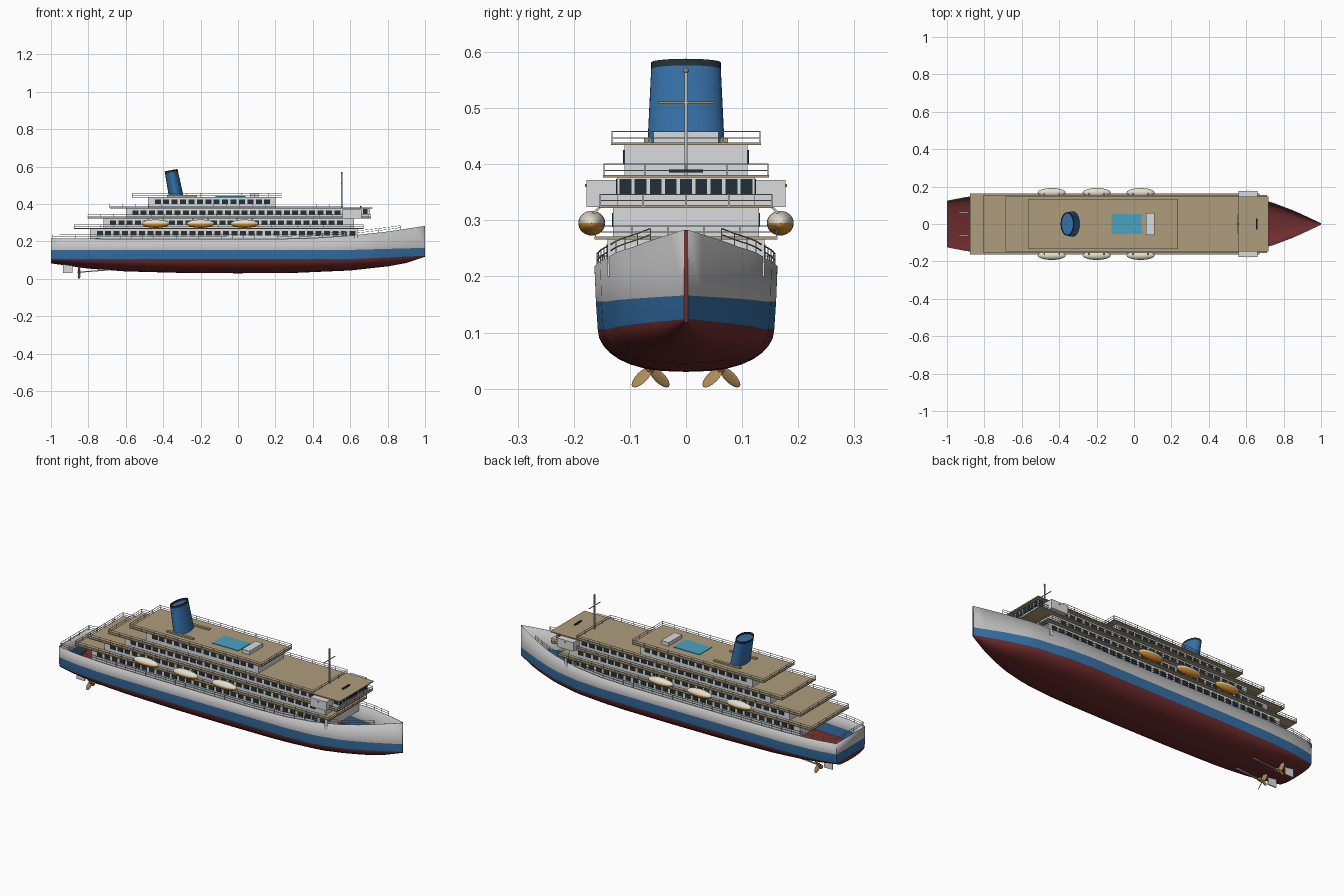
import bpy, bmesh, math
from mathutils import Vector, Matrix

cube = bpy.data.objects.get("Cube")
if cube:
    bpy.data.objects.remove(cube, do_unlink=True)


def material(name, r, g, b):
    m = bpy.data.materials.new(name)
    m.use_nodes = True
    m.diffuse_color = (r, g, b, 1)
    m.node_tree.nodes["Principled BSDF"].inputs["Base Color"].default_value = (r, g, b, 1)
    return m


GREY = material("hull grey", .55, .55, .55)
BLUE = material("ship blue", .035, .16, .38)
RED = material("bottom red", .16, .025, .025)
WHITE = material("house white", .7, .71, .72)
TAN = material("deck tan", .43, .34, .2)
POOL = material("pool water", .07, .36, .55)
DARK = material("window dark", .015, .03, .04)
ORANGE = material("boat orange", .7, .28, .03)
CREAM = material("boat cream", .8, .74, .6)
BRONZE = material("bronze", .42, .26, .1)


def finish(name, bm, mats, smooth=False):
    bmesh.ops.recalc_face_normals(bm, faces=bm.faces)
    me = bpy.data.meshes.new(name)
    bm.to_mesh(me)
    bm.free()
    for m in mats:
        me.materials.append(m)
    if smooth:
        me.shade_smooth()
        me.set_sharp_from_angle(angle=math.radians(35))
    ob = bpy.data.objects.new(name, me)
    bpy.context.collection.objects.link(ob)
    return ob


def boxes(name, mat, items):
    """Boxes given as (x0, x1, y0, y1, z0, z1)."""
    bm = bmesh.new()
    for x0, x1, y0, y1, z0, z1 in items:
        mid = Vector((x0 + x1, y0 + y1, z0 + z1)) / 2
        size = Matrix.Diagonal((x1 - x0, y1 - y0, z1 - z0, 1))
        bmesh.ops.create_cube(bm, size=1, matrix=Matrix.Translation(mid) @ size)
    return finish(name, bm, [mat])


def rods(name, mat, pairs, width=.0025):
    """Thin bars between pairs of points."""
    bm = bmesh.new()
    for a, b in pairs:
        a, b = Vector(a), Vector(b)
        d = b - a
        turn = d.to_track_quat('Z', 'Y').to_matrix().to_4x4()
        size = Matrix.Diagonal((width, width, d.length, 1))
        bmesh.ops.create_cube(bm, size=1, matrix=Matrix.Translation((a + b) / 2) @ turn @ size)
    return finish(name, bm, [mat])


def railing(name, path, height=.022):
    """Posts and two bars along a path of points."""
    pairs = []
    for a, b in zip(path, path[1:]):
        a, b = Vector(a), Vector(b)
        for h in (height / 2, height):
            up = Vector((0, 0, h))
            pairs.append((a + up, b + up))
        n = max(1, round((b - a).length / .07))
        for i in range(n + 1):
            p = a.lerp(b, i / n)
            pairs.append((p, p + Vector((0, 0, height))))
    return rods(name, GREY, pairs, .0018)


def interp(table, x):
    for (x0, v0), (x1, v1) in zip(table, table[1:]):
        if x <= x1:
            return v0 + (v1 - v0) * (x - x0) / (x1 - x0)
    return table[-1][1]


# Hull lines: half beam, keel and rim heights along x
BEAM = [(-1, .125), (-.88, .148), (-.7, .16), (-.4, .163), (.4, .163), (.55, .153),
        (.72, .123), (.86, .07), (.95, .028), (1, .004)]
KEEL = [(-1, .083), (-.8, .055), (-.6, .04), (-.3, .032), (0, .03), (.3, .032),
        (.6, .045), (.8, .067), (.9, .085), (1, .118)]
RIM = [(-1, .215), (.2, .213), (.4, .218), (.6, .231), (.8, .253), (1, .283)]
RED_TOP = [(-1, .106), (.6, .106), (1, .124)]
BLUE_TOP = [(-1, .155), (.6, .155), (1, .166)]
CURVE = 8


def section(x):
    b, k, r = interp(BEAM, x), interp(KEEL, x), interp(RED_TOP, x)
    pts = []
    for i in range(CURVE + 1):
        a = math.pi / 2 * i / CURVE
        pts.append((b * .965 * math.sin(a) ** .8, k + (r - k) * (1 - math.cos(a))))
    pts += [(b * .985, interp(BLUE_TOP, x)), (b, interp(RIM, x))]
    return pts


# Open hull shell with a flat transom
bm = bmesh.new()
stations = [-1 + i / 20 for i in range(41)]
grid = []
for x in stations:
    pts = section(x)
    ring = [bm.verts.new((x, -y, z)) for y, z in reversed(pts[1:])]
    ring += [bm.verts.new((x, y, z)) for y, z in pts]
    grid.append(ring)
last = len(grid[0]) - 1


def hull_face(verts, row):
    f = bm.faces.new(verts)
    f.material_index = {0: 0, 1: 1}.get(min(row, last - 1 - row), 2)


for r0, r1 in zip(grid, grid[1:]):
    for j in range(last):
        hull_face((r0[j], r0[j + 1], r1[j + 1], r1[j]), j)
stern = grid[0]
for j in range(last // 2):
    quad = [stern[j], stern[j + 1], stern[last - j - 1], stern[last - j]]
    hull_face(list(dict.fromkeys(quad)), j)
hull_face(list(reversed(grid[-1])), CURVE)
hull = finish("hull", bm, [GREY, BLUE, RED], True)
shell = hull.modifiers.new("plating", 'SOLIDIFY')
shell.thickness = .002

# Rim railings at both sides and across the stern
for side, label in ((-1, "right"), (1, "left")):
    xs = [-.99 + i * .06 for i in range(32)]
    railing("hull_railing_" + label,
            [(x, side * interp(BEAM, x) * .975, interp(RIM, x)) for x in xs])
railing("stern_railing", [(-.99, -.12, .215), (-.99, .12, .215)])

# Superstructure tiers: house x0, x1, half width, floor, roof; deck x1, half width; windows end
TIERS = [(-.79, .64, .14, .2, .268, .67, .163, .63),
         (-.72, .62, .13, .268, .324, .71, .155, .6),
         (-.6, .57, .123, .324, .378, .72, .148, .55),
         (-.48, .2, .11, .378, .436, .235, .134, .18)]
panes = []
for n, (x0, x1, w, z0, z1, deck_end, deck_w, glass_end) in enumerate(TIERS, 1):
    boxes(f"house_{n}", WHITE, [(x0, x1, -w, w, z0, z1)])
    d0 = x0 - .085
    boxes(f"deck_{n}", TAN, [(d0, deck_end, -deck_w, deck_w, z1 - .002, z1 + .003)])
    end = .56 if n == 3 else deck_end
    e = deck_w - .002
    railing(f"deck_railing_{n}", [(end, -e, z1), (d0, -e, z1), (d0, e, z1), (end, e, z1), (end, -e, z1)])
    x, mid = x0 + .035, z1 - .023
    while x + .03 < glass_end:
        for s in (-1, 1):
            y = s * w
            panes.append((x, x + .032, y - .002, y + .002, mid - .013, mid + .012))
        x += .045
# Bridge with wings and front windows
boxes("bridge", WHITE, [(.56, .7, -.123, .123, .324, .378)])
boxes("bridge_wings", WHITE, [(.56, .66, -.177, -.12, .324, .372), (.56, .66, .12, .177, .324, .372)])
for i in range(9):
    y = (i - 4) * .027
    panes.append((.698, .702, y - .0105, y + .0105, .346, .374))
for s in (-1, 1):
    y = s * .123
    panes.append((.668, .692, y - .002, y + .002, .346, .374))
boxes("windows", DARK, panes)
rods("wing_lamps", BRONZE, [((.61, s * .176, .362), (.61, s * .18, .362)) for s in (-1, 1)], .006)

# Pool, locker and benches on the top deck
boxes("pool", POOL, [(-.12, .04, -.053, .053, .438, .442)])
boxes("pool_locker", WHITE, [(.065, .11, -.058, .058, .438, .459)])
boxes("benches", TAN, [(-.38, -.22, s * .068 - .007, s * .068 + .007, .438, .447) for s in (-1, 1)])

# Raked oval funnel with a dark cap
bm = bmesh.new()
PROFILE = [(-.01, 1, 1), (.134, .9, 0), (.146, .9, 0), (.146, .83, 0), (.136, .83, 0)]
SEG = 40
rake = Matrix.Translation((-.33, 0, .438)) @ Matrix.Rotation(math.radians(-11), 4, 'Y')
rings = []
for z, s, _ in PROFILE:
    angles = [math.tau * i / SEG for i in range(SEG)]
    rings.append([bm.verts.new(rake @ Vector((.039 * s * math.cos(a), .069 * s * math.sin(a), z)))
                  for a in angles])
for n, (r0, r1) in enumerate(zip(rings, rings[1:])):
    for i in range(SEG):
        k = (i + 1) % SEG
        f = bm.faces.new((r0[i], r0[k], r1[k], r1[i]))
        f.material_index = int(n > 0)
bm.faces.new(rings[-1])
finish("funnel", bm, [BLUE, DARK], True)

# Mast, yard, top lamp and radar
rods("mast", GREY, [((.555, 0, .378), (.555, 0, .57))], .006)
rods("mast_yard", BRONZE, [((.555, -.05, .51), (.555, .05, .51))], .003)
bm = bmesh.new()
bmesh.ops.create_uvsphere(bm, u_segments=12, v_segments=8, radius=.005,
                          matrix=Matrix.Translation((.555, 0, .567)))
finish("mast_lamp", bm, [BRONZE], True)
boxes("radar", DARK, [(.652, .66, -.03, .03, .385, .391)])
rods("radar_post", GREY, [((.656, 0, .378), (.656, 0, .386))], .006)

# Lifeboats with davits
for s, label in ((-1, "right"), (1, "left")):
    for n, x in enumerate((-.44, -.2, .035), 1):
        bm = bmesh.new()
        place = Matrix.Translation((x, s * .168, .295)) @ Matrix.Diagonal((.075, .024, .022, 1))
        bmesh.ops.create_uvsphere(bm, u_segments=24, v_segments=16, radius=1,
                                  matrix=place @ Matrix.Rotation(math.pi / 2, 4, 'Z'))
        for f in bm.faces:
            f.material_index = int(f.calc_center_median().z > .296)
        finish(f"lifeboat_{label}_{n}", bm, [ORANGE, CREAM], True)
        rods(f"davits_{label}_{n}", GREY,
             [((x + d, s * .152, .325), (x + d, s * .166, .311)) for d in (-.04, .04)], .004)

# Propellers, shafts and rudders
for s, label in ((-1, "right"), (1, "left")):
    hub = Vector((-.85, s * .063, .036))
    bm = bmesh.new()
    for k in range(4):
        turn = Matrix.Rotation(math.pi / 4 + k * math.pi / 2, 4, 'X')
        pitch = Matrix.Translation((0, 0, .022)) @ Matrix.Rotation(math.radians(35), 4, 'Z')
        bmesh.ops.create_uvsphere(bm, u_segments=12, v_segments=8, radius=1,
                                  matrix=Matrix.Translation(hub) @ turn @ pitch
                                  @ Matrix.Diagonal((.002, .012, .024, 1)))
    bmesh.ops.create_uvsphere(bm, u_segments=12, v_segments=8, radius=.008,
                              matrix=Matrix.Translation(hub))
    finish("propeller_" + label, bm, [BRONZE], True)
    rods("shaft_" + label, GREY, [(hub, hub + Vector((.16, 0, .012)))], .006)
    boxes("rudder_" + label, WHITE, [(-.935, -.885, s * .063 - .003, s * .063 + .003, .032, .09)])
